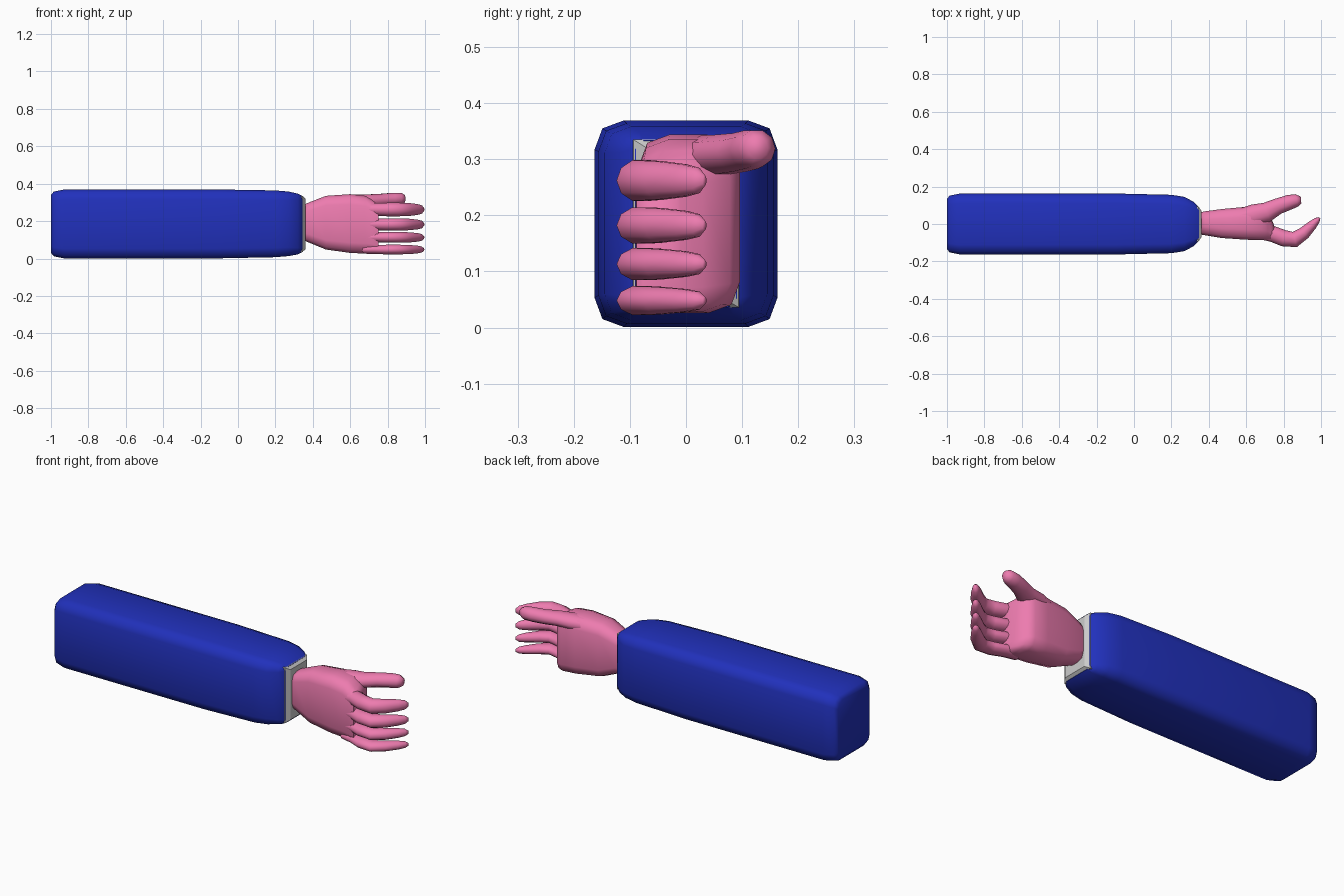
import bpy, bmesh, math
from mathutils import Vector

if "Cube" in bpy.data.objects:
    bpy.data.objects.remove(bpy.data.objects["Cube"])


def material(name, rgb):
    m = bpy.data.materials.new(name)
    m.diffuse_color = (*rgb, 1)
    m.use_nodes = True
    m.node_tree.nodes["Principled BSDF"].inputs["Base Color"].default_value = m.diffuse_color
    return m


blue = material("blue_cloth", (0.015, 0.03, 0.5))
pink = material("pink_skin", (0.85, 0.2, 0.43))


def loft(name, rings, mat=None, angle=50):
    """Bridge equal-sized rings of points and cap both ends."""
    bm = bmesh.new()
    vs = [[bm.verts.new(p) for p in ring] for ring in rings]
    n = len(vs[0])
    for a, b in zip(vs, vs[1:]):
        for i in range(n):
            j = (i + 1) % n
            bm.faces.new((a[i], a[j], b[j], b[i]))
    bm.faces.new(vs[0][::-1])
    bm.faces.new(vs[-1])
    bmesh.ops.recalc_face_normals(bm, faces=bm.faces)
    me = bpy.data.meshes.new(name)
    bm.to_mesh(me)
    bm.free()
    ob = bpy.data.objects.new(name, me)
    bpy.context.collection.objects.link(ob)
    if mat:
        me.materials.append(mat)
    bpy.ops.object.select_all(action='DESELECT')
    ob.select_set(True)
    bpy.context.view_layer.objects.active = ob
    bpy.ops.object.shade_smooth_by_angle(angle=math.radians(angle))
    return ob


def rounded(x, y0, y1, z0, z1, c):
    """Rectangle across x with three-point rounded corners of size c."""
    pts = []
    for sy, sz in ((1, 1), (-1, 1), (-1, -1), (1, -1)):
        y, z = (y1 if sy > 0 else y0), (z1 if sz > 0 else z0)
        corner = [(x, y, z - sz * c), (x, y - sy * c * 0.27, z - sz * c * 0.27), (x, y - sy * c, z)]
        pts += corner if sy * sz > 0 else corner[::-1]
    return pts


def tube(name, path, sides=10):
    """Limb along (x, y, z, side radius, height radius) stations."""
    rings = []
    for i, (x, y, z, ry, rz) in enumerate(path):
        a, b = path[max(i - 1, 0)], path[min(i + 1, len(path) - 1)]
        t = Vector((b[0] - a[0], b[1] - a[1], 0)).normalized()
        side = Vector((-t.y, t.x, 0))
        rings.append([Vector((x, y, z)) + side * ry * math.cos(k * math.tau / sides)
                      + Vector((0, 0, rz * math.sin(k * math.tau / sides))) for k in range(sides)])
    return loft(name, rings, pink, 75)


# Sleeve: rounded box tapering towards the wrist
sleeve = [(-1, .135, .03, .34, .04), (-.985, .152, .012, .358, .047), (-.93, .163, .001, .369, .052),
          (-.1, .163, .001, .369, .052), (.2, .156, .007, .364, .05), (.27, .145, .013, .358, .047),
          (.32, .118, .022, .347, .035), (.348, .09, .037, .333, .015)]
loft("sleeve", [rounded(x, -h, h, a, b, c) for x, h, a, b, c in sleeve], blue)

# Grey cuff
loft("cuff", [[(x, -h, a), (x, h, a), (x, h, b), (x, -h, b)]
              for x, h, a, b in ((.325, .095, .035, .335), (.345, .094, .036, .335),
                                 (.361, .07, .05, .32))], angle=30)

# Palm
palm = [(.345, -.055, .06, .10, .285, .04), (.38, -.06, .068, .085, .30, .045),
        (.47, -.075, .08, .048, .335, .05), (.60, -.084, .092, .03, .344, .055),
        (.68, -.086, .096, .026, .335, .055), (.715, -.088, .078, .028, .315, .05),
        (.735, -.09, .03, .032, .298, .04), (.75, -.088, -.01, .04, .288, .03)]
loft("palm", [rounded(*p) for p in palm], pink, 70)

# Four curled fingers
curl = [(.67, -.045, .035, .85), (.74, -.053, .043, .95), (.80, -.076, .044, 1), (.86, -.083, .042, 1),
        (.91, -.048, .034, .95), (.955, -.004, .025, .8), (.98, .021, .016, .62), (.993, .033, .005, .25)]
fingers = (("index_finger", .262, .038), ("middle_finger", .182, .034),
           ("ring_finger", .113, .03), ("little_finger", .048, .027))
for name, z, r in fingers:
    tube(name, [(x, y, z, ry, r * f) for x, y, ry, f in curl])

# Thumb opposing the fingers
tube("thumb", [(.52, .02, .30, .045, .036), (.64, .045, .306, .06, .038), (.71, .063, .308, .053, .037),
               (.77, .095, .312, .043, .036), (.83, .116, .317, .04, .036),
               (.87, .126, .319, .034, .034), (.893, .128, .32, .018, .02)])
